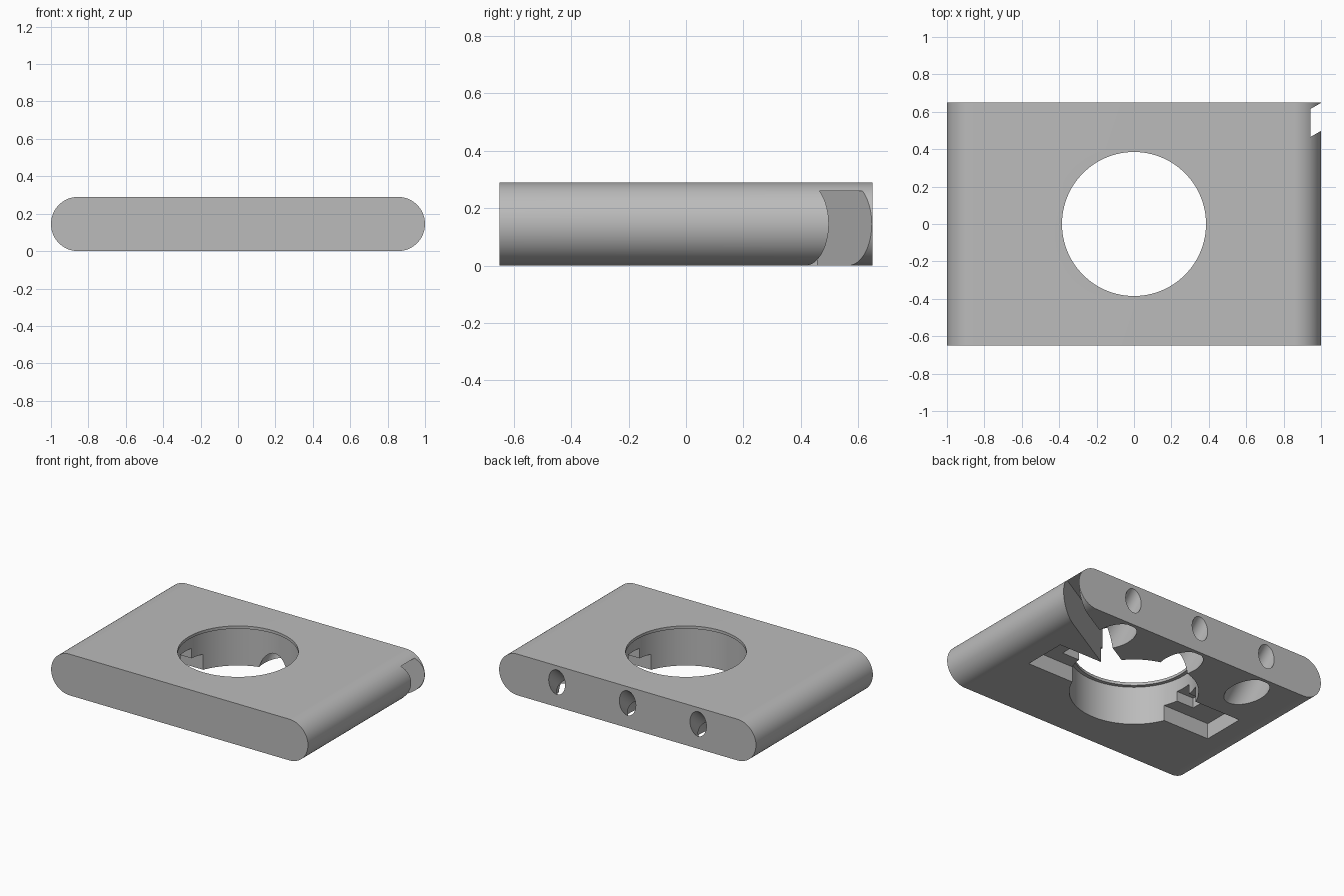
import bpy, bmesh, math
from mathutils import Matrix, Vector

cube = bpy.data.objects.get("Cube")
if cube:
    bpy.data.objects.remove(cube, do_unlink=True)

HEIGHT, DEPTH, EDGE = 0.29, 1.30, 0.145

grey = bpy.data.materials.new("plain grey")
grey.use_nodes = True
colour = (0.5, 0.5, 0.5, 1)
grey.diffuse_color = colour
grey.node_tree.nodes["Principled BSDF"].inputs["Base Color"].default_value = colour


def make_object(name, bm):
    bmesh.ops.recalc_face_normals(bm, faces=bm.faces)
    mesh = bpy.data.meshes.new(name)
    bm.to_mesh(mesh)
    bm.free()
    mesh.materials.append(grey)
    obj = bpy.data.objects.new(name, mesh)
    bpy.context.collection.objects.link(obj)
    return obj


def box(name, low, high, turn=0):
    low, high = Vector(low), Vector(high)
    bm = bmesh.new()
    place = (Matrix.Rotation(turn, 4, 'Z') @ Matrix.Translation((low + high) / 2)
             @ Matrix.Diagonal((*(high - low), 1)))
    bmesh.ops.create_cube(bm, size=1, matrix=place)
    return make_object(name, bm)


def rod(name, start, end, radius, sides=64):
    start, end = Vector(start), Vector(end)
    axis = end - start
    bm = bmesh.new()
    place = (Matrix.Translation((start + end) / 2)
             @ axis.to_track_quat('Z', 'Y').to_matrix().to_4x4())
    bmesh.ops.create_cone(bm, cap_ends=True, segments=sides, radius1=radius,
                          radius2=radius, depth=axis.length, matrix=place)
    return make_object(name, bm)


# Slab with fully rounded left and right edges
bm = bmesh.new()
outline = []
for side in (1, -1):
    for i in range(33):
        a = math.pi * (i / 32 - 0.5)
        outline.append(bm.verts.new((side * (1 - EDGE + EDGE * math.cos(a)), -DEPTH / 2,
                                     EDGE + side * EDGE * math.sin(a))))
front = bm.faces.new(outline)
extruded = bmesh.ops.extrude_face_region(bm, geom=[front])
moved = [v for v in extruded["geom"] if isinstance(v, bmesh.types.BMVert)]
bmesh.ops.translate(bm, verts=moved, vec=(0, DEPTH, 0))
body = make_object("slab_body", bm)

# Central hole with a thin lip at the top
cutters = [rod("lip_hole", (0, 0, -0.1), (0, 0, 0.4), 0.385, 128),
           rod("main_hole", (0, 0, -0.1), (0, 0, 0.27), 0.41, 128)]

# Diagonal cable channel, open underneath
cutters.append(box("cable_channel", (0.3, -0.065, -0.1), (1.4, 0.065, 0.26),
                   math.radians(29.8)))

# Slanted screw holes with wide bores below
slant = Vector((0, -0.195, -0.175)).normalized()
for x in (-0.55, 0, 0.55):
    entry = Vector((x, 0.65, 0.175))
    cutters.append(rod("screw_hole", entry - slant * 0.2, entry + slant * 0.3, 0.064))
    cutters.append(rod("screw_bore", entry + slant * 0.135, entry + slant * 0.5, 0.118))

# Stepped pockets on both sides of the central hole
for s in (-1, 1):
    for name, reach, half, top in (("wide_pocket", 0.74, 0.155, 0.11),
                                   ("deep_pocket", 0.54, 0.06, 0.18)):
        x1, x2 = sorted((s * 0.34, s * reach))
        cutters.append(box(name, (x1, -half, -0.1), (x2, half, top)))

# Cut everything out of the slab
bpy.context.view_layer.objects.active = body
for cutter in cutters:
    mod = body.modifiers.new("cut", 'BOOLEAN')
    mod.operation = 'DIFFERENCE'
    mod.solver = 'EXACT'
    mod.object = cutter
    bpy.ops.object.modifier_apply(modifier=mod.name)
    bpy.data.objects.remove(cutter, do_unlink=True)

bpy.ops.object.select_all(action='DESELECT')
body.select_set(True)
bpy.ops.object.shade_smooth_by_angle(angle=math.radians(30))
